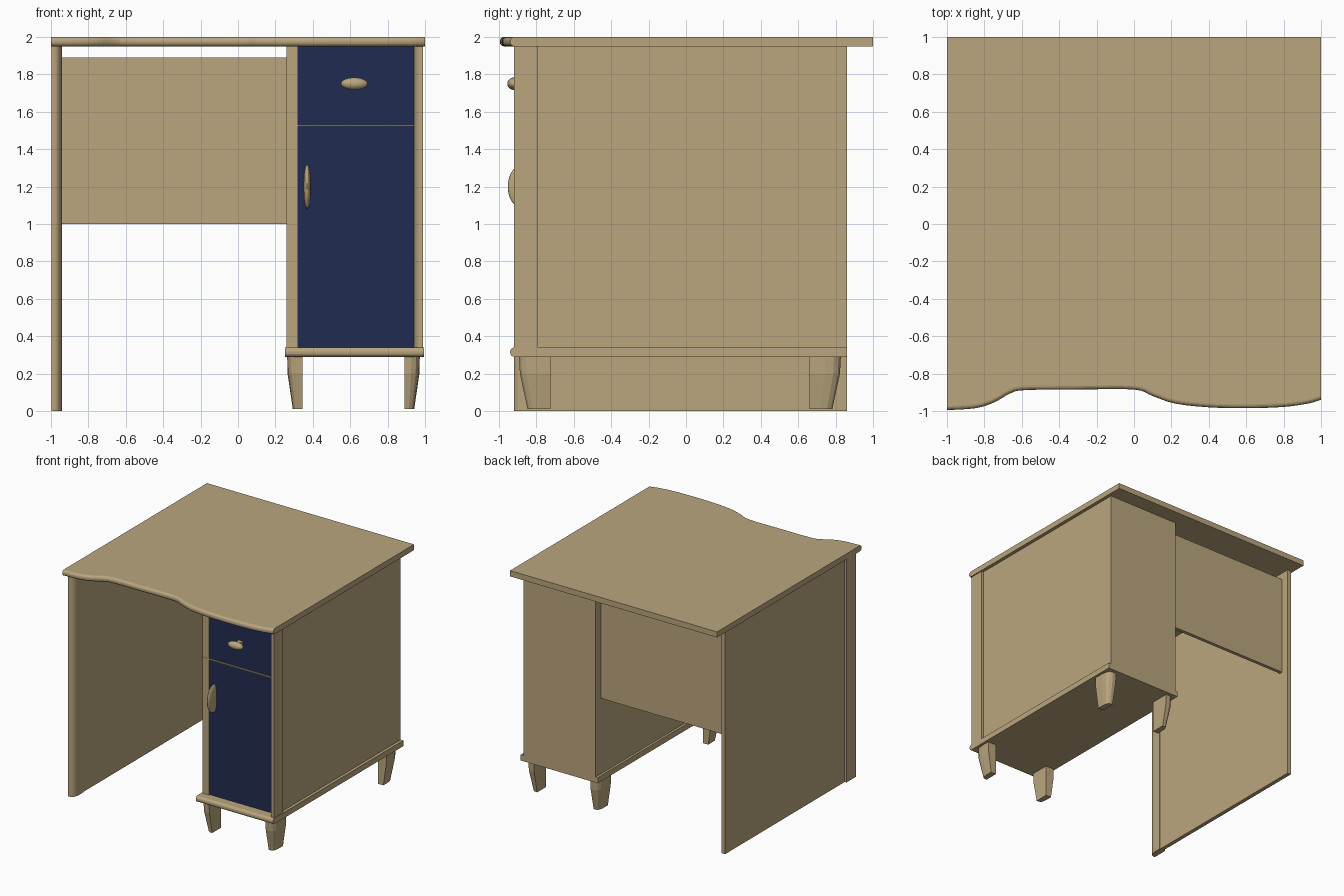
import bpy, bmesh, math
from mathutils import Vector

if "Cube" in bpy.data.objects:
    bpy.data.objects.remove(bpy.data.objects["Cube"])

def material(name, rgb):
    m = bpy.data.materials.new(name)
    m.diffuse_color = (*rgb, 1)
    m.use_nodes = True
    m.node_tree.nodes["Principled BSDF"].inputs["Base Color"].default_value = m.diffuse_color
    return m

WOOD = material("light wood", (0.49, 0.38, 0.21))
BLUE = material("navy blue", (0.0144, 0.0252, 0.082))

def finish(name, bm, mat, smooth=None):
    bmesh.ops.recalc_face_normals(bm, faces=bm.faces)
    me = bpy.data.meshes.new(name)
    bm.to_mesh(me)
    bm.free()
    ob = bpy.data.objects.new(name, me)
    bpy.context.collection.objects.link(ob)
    me.materials.append(mat)
    if smooth:
        bpy.ops.object.select_all(action='DESELECT')
        ob.select_set(True)
        bpy.context.view_layer.objects.active = ob
        bpy.ops.object.shade_smooth_by_angle(angle=math.radians(smooth))
    return ob

def loft(name, rings, mat=WOOD, smooth=None, round_front=None):
    """Skin a stack of equal-sized rings; optionally round horizontal edges in front of a y limit."""
    bm = bmesh.new()
    vs = [[bm.verts.new(p) for p in r] for r in rings]
    n = len(vs[0])
    bm.faces.new(vs[0])
    bm.faces.new(vs[-1])
    for a, b in zip(vs, vs[1:]):
        for i in range(n):
            j = (i + 1) % n
            bm.faces.new((a[i], a[j], b[j], b[i]))
    bmesh.ops.recalc_face_normals(bm, faces=bm.faces)
    if round_front:
        limit, radius = round_front
        edges = [e for e in bm.edges
                 if all(v.co.y < limit for v in e.verts)
                 and abs(e.verts[0].co.z - e.verts[1].co.z) < 1e-5]
        bmesh.ops.bevel(bm, geom=edges, offset=radius, segments=5,
                        profile=0.5, affect='EDGES', clamp_overlap=True)
    return finish(name, bm, mat, smooth)

def prism(name, outline, z0, z1, **kw):
    return loft(name, [[(x, y, z) for x, y in outline] for z in (z0, z1)], **kw)

def box(name, x0, x1, y0, y1, z0, z1, **kw):
    return prism(name, [(x0, y0), (x1, y0), (x1, y1), (x0, y1)], z0, z1, **kw)

def ellipsoid(name, centre, radii):
    bm = bmesh.new()
    bmesh.ops.create_uvsphere(bm, u_segments=24, v_segments=16, radius=1)
    for v in bm.verts:
        v.co = Vector(c + r * k for c, r, k in zip(centre, radii, v.co))
    return finish(name, bm, WOOD, 60)

def spline(pts, steps=4):
    out = []
    for i in range(len(pts) - 1):
        p0, p1 = Vector(pts[max(i - 1, 0)]), Vector(pts[i])
        p2, p3 = Vector(pts[i + 1]), Vector(pts[min(i + 2, len(pts) - 1)])
        for s in range(steps):
            t = s / steps
            out.append(0.5 * (2 * p1 + (p2 - p0) * t + (2 * p0 - 5 * p1 + 4 * p2 - p3) * t * t
                              + (3 * p1 - p0 - 3 * p2 + p3) * t ** 3))
    return [tuple(p) for p in out] + [pts[-1]]

# tabletop with wavy rounded front
front = [(-1, -0.995), (-0.85, -0.985), (-0.75, -0.955), (-0.66, -0.905), (-0.58, -0.888),
         (-0.3, -0.885), (0, -0.885), (0.1, -0.92), (0.22, -0.96), (0.4, -0.98),
         (0.6, -0.985), (0.8, -0.978), (0.93, -0.96), (1, -0.94)]
prism("tabletop", spline(front) + [(1, 1), (-1, 1)], 1.95, 2.0, round_front=(-0.5, 0.022))

# front posts, rounded on the inner front corner
def post(name, outer, inner, z0):
    arc = [(outer + (inner - outer) * (0.3 + 0.7 * math.sin(a)), -0.85 - 0.07 * math.cos(a))
           for a in [i * math.pi / 16 for i in range(9)]]
    prism(name, [(outer, -0.79), (outer, -0.92)] + arc + [(inner, -0.79)], z0, 1.95, smooth=35)

post("left_front_post", -0.997, -0.94, 0)
post("cabinet_right_post", 0.99, 0.94, 0.34)

# left side panel and modesty panel
box("left_side_panel", -0.98, -0.945, -0.80, 0.86, 0, 1.95)
box("modesty_panel", -0.95, 0.28, 0.76, 0.79, 1.0, 1.89)

# cabinet body, front strip, divider and base
box("cabinet_body", 0.27, 0.97, -0.79, 0.86, 0.34, 1.95)
box("cabinet_left_strip", 0.26, 0.32, -0.86, -0.78, 0.34, 1.95)
box("drawer_divider", 0.262, 0.94, -0.862, -0.78, 1.52, 1.53)
box("cabinet_base", 0.25, 0.995, -0.94, 0.86, 0.29, 0.34, round_front=(-0.5, 0.022))

# blue fronts
box("drawer_front", 0.32, 0.94, -0.85, -0.78, 1.53, 1.95, mat=BLUE)
box("door", 0.32, 0.94, -0.85, -0.78, 0.34, 1.52, mat=BLUE)

# handles
ellipsoid("drawer_knob", (0.622, -0.922, 1.75), (0.072, 0.033, 0.033))
box("drawer_knob_stem", 0.60, 0.644, -0.92, -0.845, 1.735, 1.765)
ellipsoid("door_handle", (0.37, -0.865, 1.2), (0.02, 0.088, 0.122))

# tapered legs: square inner corner, rounded outer corner
section = [(0, 0), (1, 0), (1, 0.5), (0.93, 0.78), (0.75, 0.93), (0.45, 1), (0, 1)]
for xn, x, sx in (("left", 0.345, -1), ("right", 0.89, 1)):
    for yn, y, sy in (("front", -0.725, -1), ("back", 0.66, 1)):
        rings = [[(x + sx * u * w, y + sy * v * d, z) for u, v in section]
                 for z, w, d in ((0.01, 0.052, 0.122), (0.2, 0.08, 0.163), (0.29, 0.082, 0.168))]
        loft(f"{yn}_{xn}_leg", rings)
